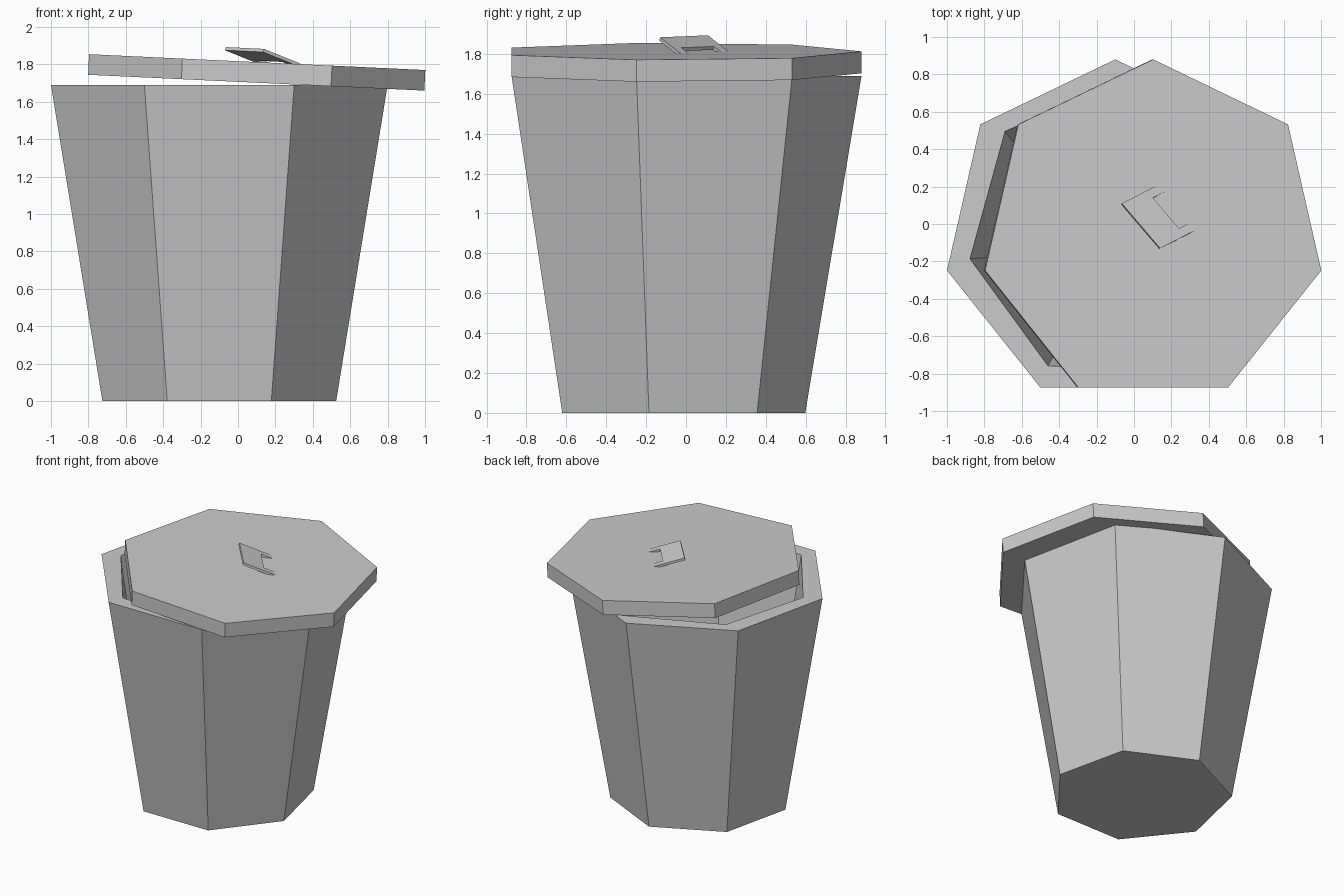
import bpy, bmesh, math
from mathutils import Vector, Matrix

if "Cube" in bpy.data.objects:
    bpy.data.objects.remove(bpy.data.objects["Cube"])


def ring(radius, z, cx=0.0, cy=0.0, turn=0.0):
    """Seven points with one corner pointing to the back."""
    pts = []
    for i in range(7):
        a = math.radians(90 + turn) + i * math.tau / 7
        pts.append(Vector((cx + radius * math.cos(a), cy + radius * math.sin(a), z)))
    return pts


def loft(name, rings):
    """Skin successive rings and cap both ends."""
    bm = bmesh.new()
    loops = [[bm.verts.new(p) for p in r] for r in rings]
    n = len(loops[0])
    for a, b in zip(loops, loops[1:]):
        for i in range(n):
            j = (i + 1) % n
            bm.faces.new((a[i], a[j], b[j], b[i]))
    bm.faces.new(loops[0][::-1])
    bm.faces.new(loops[-1])
    bmesh.ops.recalc_face_normals(bm, faces=bm.faces)
    mesh = bpy.data.meshes.new(name)
    bm.to_mesh(mesh)
    bm.free()
    obj = bpy.data.objects.new(name, mesh)
    bpy.context.collection.objects.link(obj)
    return obj


# Tapered seven-sided bin: outer wall, flat rim, inner wall and floor
loft("bin_body", [
    ring(0.641, 0.0, -0.1, -0.043),
    ring(0.923, 1.69, -0.1, -0.043),
    ring(0.815, 1.69, -0.075, -0.04, -2.5),
    ring(0.56, 0.12, -0.1, -0.043),
])

# Solid lid, slid to the right and tipped down on that side
lid = loft("lid", [ring(0.923, -0.055), ring(0.923, 0.055)])
lid.matrix_world = Matrix.Translation((0.1, -0.043, 1.7575)) @ Matrix.Rotation(0.047, 4, 'Y')

# U-shaped handle leaning over the lid, its two feet sunk into the top
corner = Vector((-0.065, 0.11, 1.893))
along = Vector((0.205, -0.24, -0.01))
down = Vector((0.222, 0.114, -0.09))
thick = along.cross(down).normalized() * 0.018
if thick.z > 0:
    thick = -thick
outline = [(0, 0), (1, 0), (1, 1.04), (0.84, 1.04), (0.84, 0.6),
           (0.16, 0.6), (0.16, 1.04), (0, 1.04)]
top = [corner + along * s + down * t for s, t in outline]
loft("lid_handle", [[p + thick for p in top], top])
